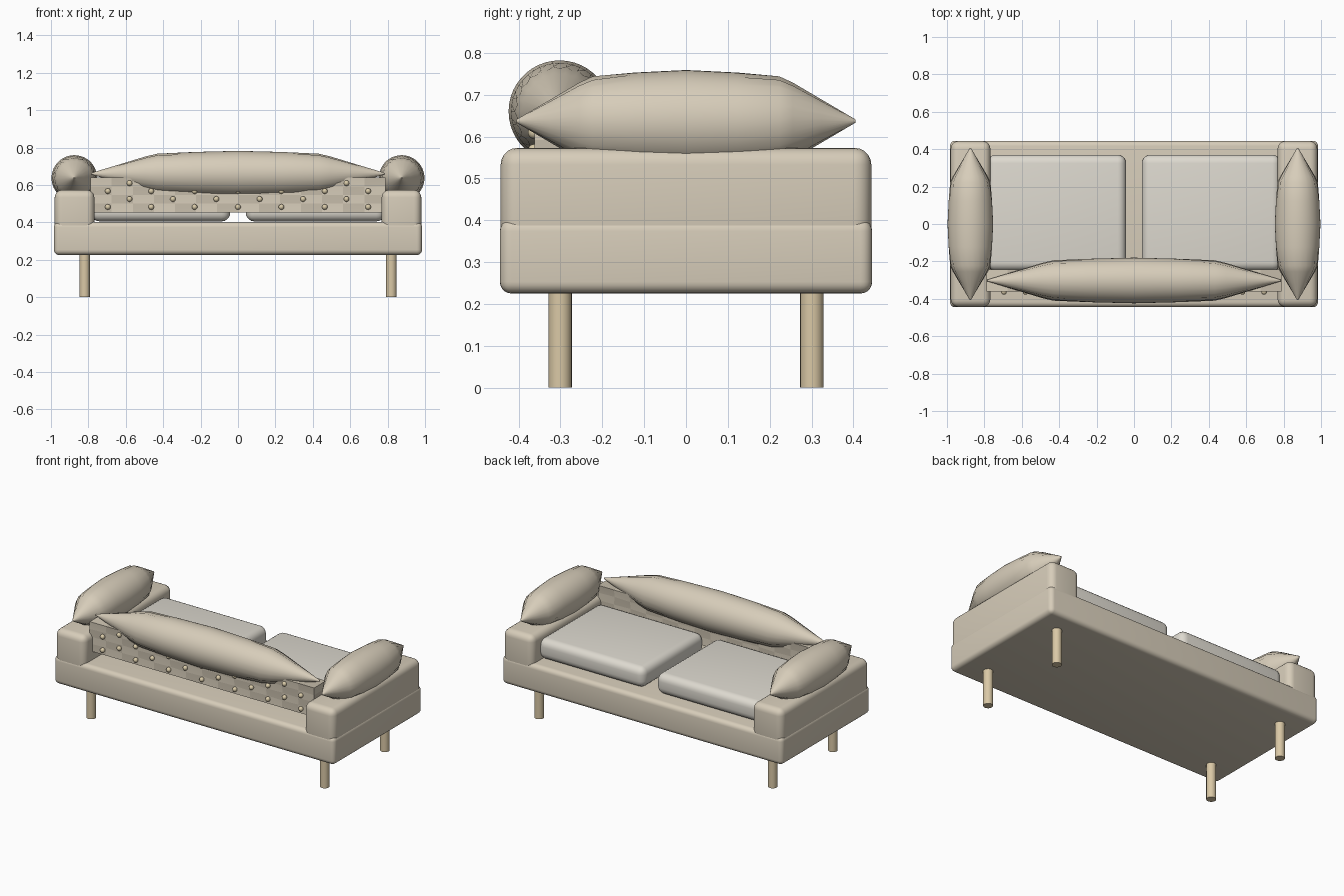
import bpy, bmesh, math
from mathutils import Vector, Matrix

if "Cube" in bpy.data.objects:
    bpy.data.objects.remove(bpy.data.objects["Cube"])


def material(name, rgb):
    m = bpy.data.materials.new(name)
    m.diffuse_color = (*rgb, 1)
    m.use_nodes = True
    m.node_tree.nodes["Principled BSDF"].inputs["Base Color"].default_value = m.diffuse_color
    return m


FABRIC = material("beige_fabric", (0.68, 0.61, 0.49))
DARK = material("shaded_fabric", (0.56, 0.50, 0.40))
LINEN = material("pale_linen", (0.73, 0.70, 0.63))
WOOD = material("light_wood", (0.70, 0.58, 0.38))
BUTTON = material("button_fabric", (0.70, 0.60, 0.40))


def finish(bm, name, mats, angle=50):
    bmesh.ops.recalc_face_normals(bm, faces=bm.faces)
    me = bpy.data.meshes.new(name)
    bm.to_mesh(me)
    bm.free()
    ob = bpy.data.objects.new(name, me)
    bpy.context.collection.objects.link(ob)
    for m in mats:
        me.materials.append(m)
    bpy.ops.object.select_all(action='DESELECT')
    ob.select_set(True)
    bpy.context.view_layer.objects.active = ob
    bpy.ops.object.shade_smooth_by_angle(angle=math.radians(angle))
    return ob


def soft_box(name, lo, hi, radius, mat):
    lo, hi = Vector(lo), Vector(hi)
    bm = bmesh.new()
    bmesh.ops.create_cube(bm, size=1, matrix=Matrix.Translation((lo + hi) / 2)
                          @ Matrix.Diagonal((*(hi - lo), 1)))
    bmesh.ops.bevel(bm, geom=bm.edges[:], offset=radius, segments=5,
                    profile=0.5, affect='EDGES')
    return finish(bm, name, [mat])


def bolster(name, centre, half_length, along_x):
    # Pointed spindle whose gathered fabric forms small pleats
    profile = [(1.0, 0.004), (0.8, 0.052), (0.63, 0.093), (0.55, 0.108),
               (0.3, 0.116), (0.0, 0.122)]
    rings = [(-t, r) for t, r in profile] + [(t, r) for t, r in profile[-2::-1]]
    n = 44
    bm = bmesh.new()
    loops = []
    for t, r in rings:
        pleat = 0.05 if abs(t) > 0.5 else 0.0
        loop = []
        for i in range(n):
            a = math.tau * i / n
            rr = r * (1 - pleat * (i % 2))
            u, v, w = t * half_length, rr * math.cos(a), rr * math.sin(a)
            p = Vector((u, v, w)) if along_x else Vector((v, u, w))
            loop.append(bm.verts.new(p + Vector(centre)))
        loops.append(loop)
    for a, b in zip(loops, loops[1:]):
        for i in range(n):
            j = (i + 1) % n
            bm.faces.new((a[i], a[j], b[j], b[i]))
    bm.faces.new(loops[0])
    bm.faces.new(loops[-1])
    return finish(bm, name, [FABRIC])


# Base and legs
soft_box("base", (-0.984, -0.445, 0.225), (0.984, 0.445, 0.402), 0.028, FABRIC)
for sx in (-1, 1):
    for sy in (-1, 1):
        bm = bmesh.new()
        bmesh.ops.create_cone(bm, cap_ends=True, segments=24, radius1=0.028,
                              radius2=0.028, depth=0.24,
                              matrix=Matrix.Translation((sx * 0.82, sy * 0.301, 0.12)))
        finish(bm, ("front" if sy < 0 else "back") + "_leg", [WOOD])

# Arms, seat cushions and arm bolsters
for s in (-1, 1):
    side = "left" if s < 0 else "right"
    xa, xb = sorted((s * 0.768, s * 0.98))
    soft_box(side + "_arm", (xa, -0.443, 0.335), (xb, 0.443, 0.573), 0.04, FABRIC)
    xa, xb = sorted((s * 0.042, s * 0.785))
    soft_box(side + "_seat_cushion", (xa, -0.25, 0.405), (xb, 0.37, 0.535), 0.045, LINEN)
    bolster(side + "_arm_bolster", (s * 0.875, 0, 0.637), 0.405, False)
bolster("back_bolster", (0, -0.302, 0.66), 0.785, True)

# Tufted back panel: checkered block with alternate points pulled in
NX, NZ, DX, DZ = 14, 4, 0.1125, 0.0425
bm = bmesh.new()
bmesh.ops.create_cube(bm, size=1, matrix=Matrix.Translation((0, -0.302, 0.546))
                      @ Matrix.Diagonal((NX * DX, 0.12, 0.185, 1)))
for axis, n, lo, step in (('x', NX, -NX * DX / 2, DX), ('z', NZ, 0.4535, 0.185 / NZ)):
    for k in range(1, n):
        co = (lo + k * step, 0, 0) if axis == 'x' else (0, 0, lo + k * step)
        no = (1, 0, 0) if axis == 'x' else (0, 0, 1)
        bmesh.ops.bisect_plane(bm, geom=bm.verts[:] + bm.edges[:] + bm.faces[:],
                               plane_co=co, plane_no=no)
for f in bm.faces:
    c = f.calc_center_median()
    i = math.floor(c.x / DX)
    k = math.floor((c.z - 0.4535) / (0.185 / NZ))
    f.material_index = (i + k) % 2
for v in bm.verts:
    i = round(v.co.x / DX)
    k = round((v.co.z - 0.4535) / (0.185 / NZ))
    if abs(i) < NX // 2 and 0 < k < NZ and (i + k) % 2:
        v.co.y += 0.006 if v.co.y < -0.3 else -0.006
finish(bm, "back_panel", [FABRIC, DARK], 30)

# Buttons in a staggered grid
bm = bmesh.new()
for row in range(4):
    for i in range(-6, 7):
        if (i + row) % 2 == 0:
            bmesh.ops.create_uvsphere(bm, u_segments=12, v_segments=8, radius=0.015,
                                      matrix=Matrix.Translation((i * 0.116, -0.363, 0.482 + row * DZ)))
finish(bm, "back_buttons", [BUTTON], 60)
